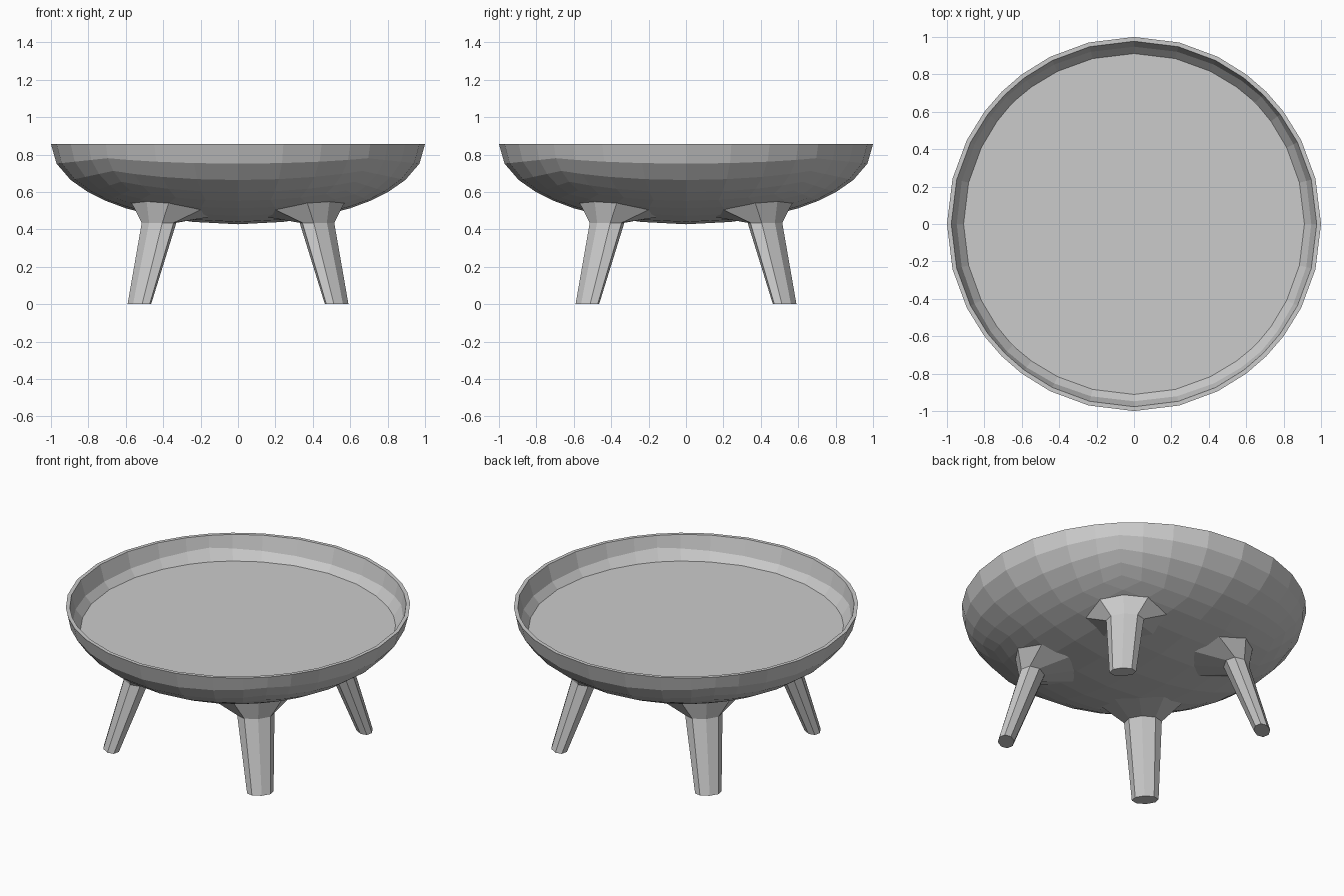
import bpy, bmesh
from math import radians, sqrt, atan2
from mathutils import Matrix, Vector

if "Cube" in bpy.data.objects:
    bpy.data.objects.remove(bpy.data.objects["Cube"])

RIM, DEPTH = 0.855, 0.428
FLOOR = 0.713


def finish(bm, name):
    bmesh.ops.recalc_face_normals(bm, faces=bm.faces)
    me = bpy.data.meshes.new(name)
    bm.to_mesh(me)
    bm.free()
    ob = bpy.data.objects.new(name, me)
    bpy.context.collection.objects.link(ob)
    return ob


def half_sphere(radius, depth):
    """Open lower half of a cube-based sphere, squashed and hung from the rim."""
    bm = bmesh.new()
    bmesh.ops.create_cube(bm, size=2)
    bmesh.ops.subdivide_edges(bm, edges=bm.edges[:], cuts=7, use_grid_fill=True)
    bmesh.ops.delete(bm, geom=[v for v in bm.verts if v.co.z > 0.01], context='VERTS')
    for v in bm.verts:
        n = v.co.normalized()
        v.co = Vector((n.x * radius, n.y * radius, RIM + n.z * depth))
    return bm


def sorted_loop(bm, z, r_min=0.0, r_max=2.0):
    """Vertices at height z within a radius range, ordered around the axis."""
    vs = [v for v in bm.verts if abs(v.co.z - z) < 1e-4 and r_min < v.co.xy.length < r_max]
    return sorted(vs, key=lambda v: round(atan2(v.co.y, v.co.x) % 6.28318, 3) % 6.283)


# Bowl: outer shell, inner wall cut at a flat floor, joined by the thin rim
inner = half_sphere(0.977, DEPTH - 0.015)
bmesh.ops.bisect_plane(inner, geom=inner.verts[:] + inner.edges[:] + inner.faces[:],
                       plane_co=(0, 0, FLOOR), plane_no=(0, 0, 1), clear_inner=True)
inner.faces.new(sorted_loop(inner, FLOOR))
temp = bpy.data.meshes.new("inner_wall")
inner.to_mesh(temp)
inner.free()

bowl = half_sphere(1.0, DEPTH)
bowl.from_mesh(temp)
bpy.data.meshes.remove(temp)
outer_rim = sorted_loop(bowl, RIM, 0.988)
inner_rim = sorted_loop(bowl, RIM, 0.9, 0.988)
for i, v in enumerate(outer_rim):
    j = (i + 1) % len(outer_rim)
    bowl.faces.new((v, outer_rim[j], inner_rim[j], inner_rim[i]))
finish(bowl, "bowl")


# Legs: eight-sided rings for foot, neck and the flare that meets the bowl
def ring(centre, wide, deep, corner=(0.707, 0.707), z=None):
    """Stretched octagon across the radial axis; z=None follows the bowl."""
    ct, cr = corner
    shape = [(1, 0), (cr, ct), (0, 1), (-cr, ct), (-1, 0), (-cr, -ct), (0, -1), (cr, -ct)]
    pts = [(centre + r * deep, t * wide) for r, t in shape]
    return [Vector((r, t, z if z is not None else
                    RIM + 0.003 - DEPTH * sqrt(1 - r * r - t * t))) for r, t in pts]


def leg(name, angle):
    bm = bmesh.new()
    rings = [
        ring(0.746, 0.078, 0.048, z=0.0),
        ring(0.597, 0.110, 0.075, z=0.435),
        ring(0.516, 0.237, 0.175, corner=(0.60, 0.85)),
    ]
    loops = [[bm.verts.new(p) for p in r] for r in rings]
    for a, b in zip(loops, loops[1:]):
        for i in range(8):
            j = (i + 1) % 8
            bm.faces.new((a[i], a[j], b[j], b[i]))
    bm.faces.new(loops[0])
    bm.faces.new(loops[-1])
    bm.transform(Matrix.Rotation(radians(angle), 4, 'Z'))
    finish(bm, name)


for name, angle in (("back_right_leg", 45), ("back_left_leg", 135),
                    ("front_left_leg", 225), ("front_right_leg", 315)):
    leg(name, angle)
